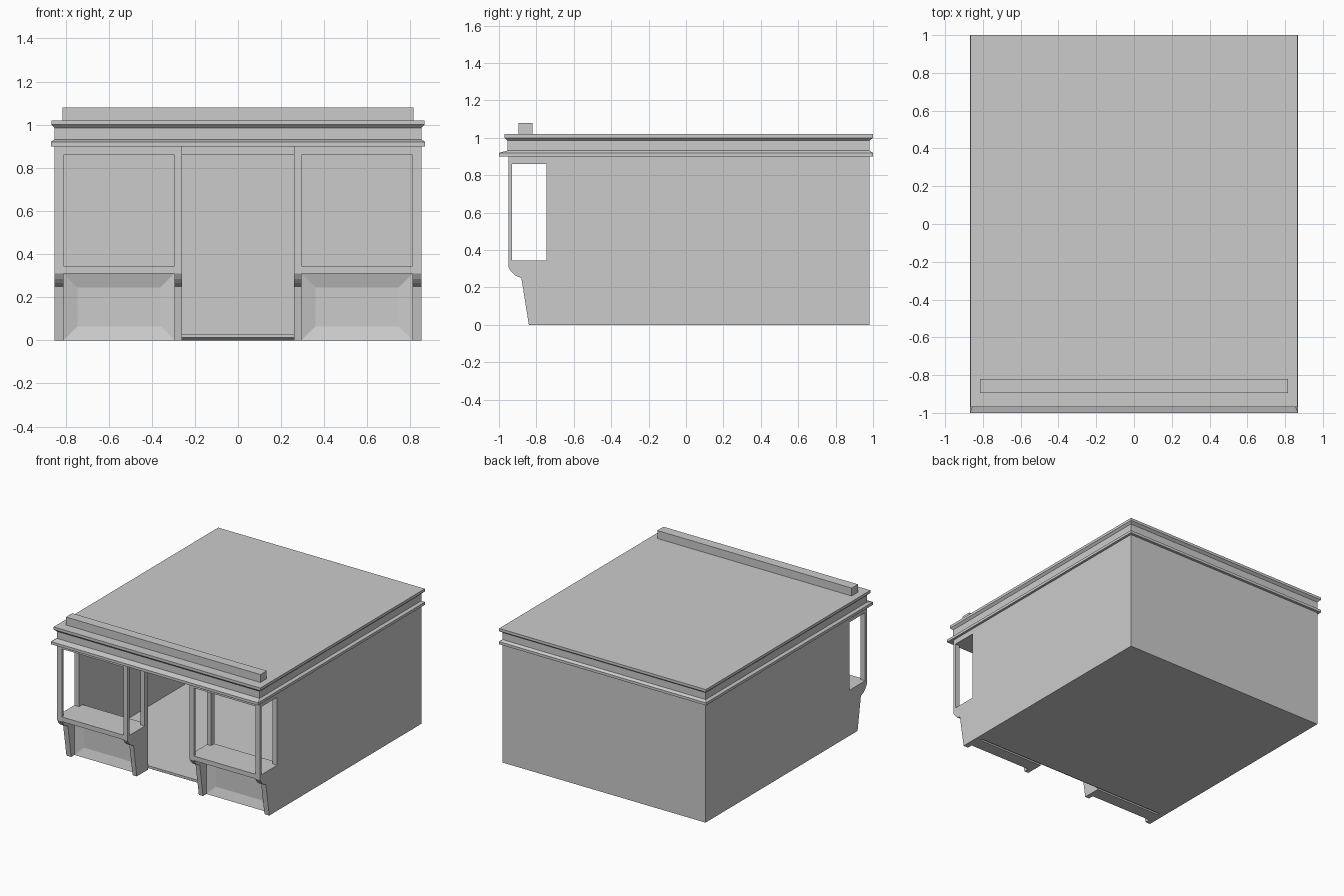
import bpy, bmesh

if "Cube" in bpy.data.objects:
    bpy.data.objects.remove(bpy.data.objects["Cube"])


def finish(name, bm):
    bmesh.ops.recalc_face_normals(bm, faces=bm.faces)
    me = bpy.data.meshes.new(name)
    bm.to_mesh(me)
    bm.free()
    ob = bpy.data.objects.new(name, me)
    bpy.context.collection.objects.link(ob)
    return ob


def prism(name, yz, x0, x1):
    """Extrude a (y, z) profile from x0 to x1."""
    bm = bmesh.new()
    a = [bm.verts.new((x0, y, z)) for y, z in yz]
    b = [bm.verts.new((x1, y, z)) for y, z in yz]
    bm.faces.new(a)
    bm.faces.new(b[::-1])
    n = len(yz)
    for i in range(n):
        j = (i + 1) % n
        bm.faces.new((a[i], b[i], b[j], a[j]))
    return finish(name, bm)


def box(name, x0, x1, y0, y1, z0, z1):
    return prism(name, [(y0, z0), (y1, z0), (y1, z1), (y0, z1)], x0, x1)


def mirrored(ob):
    """Mirror a part to the other side of the shop."""
    mod = ob.modifiers.new("mirror", 'MIRROR')
    mod.use_axis[0] = True
    mod.use_mirror_merge = False
    return ob


# Display window uprights: raked foot, cove, slim post and sill return
post = [(-.84, 0), (-.88, .25), (-.915, .265), (-.935, .285), (-.95, .31),
        (-.95, .86), (-.93, .86), (-.93, .345), (-.745, .345), (-.745, 0)]
mirrored(prism("outer_window_post", post, .81, .85))
mirrored(prism("inner_window_post", post, .26, .295))
mirrored(box("inner_back_post", .26, .295, -.745, -.705, 0, .86))

# Shelf and header of each display window
mirrored(box("display_shelf", .295, .81, -.95, -.705, .31, .345))
mirrored(box("display_header", .26, .85, -.95, -.705, .86, .90))

# Stall riser under the window with a sunk panel
riser = box("stall_riser", .295, .81, -.80, -.705, 0, .31)
bm = bmesh.new()
bm.from_mesh(riser.data)
bm.normal_update()
front = [f for f in bm.faces if f.normal.y < -.9]
bmesh.ops.inset_region(bm, faces=front, thickness=.065, use_even_offset=True)
bmesh.ops.translate(bm, verts=front[0].verts, vec=(0, .02, 0))
bm.to_mesh(riser.data)
bm.free()
mirrored(riser)

# Hollow shop body
mirrored(box("side_wall", .81, .85, -.745, .98, 0, .90))
box("back_wall", -.81, .81, .94, .98, 0, .90)
prism("floor", [(-.685, 0), (.94, 0), (.94, .03), (-.705, .03), (-.705, .012)], -.81, .81)
box("ceiling", -.81, .81, -.705, .94, .86, .90)

# Roof slab with two projecting cornices: (z, half width, front y, back y)
rings = [(.90, .868, -1, 1), (.92, .868, -1, 1), (.932, .85, -.955, .98),
         (.985, .85, -.955, .98), (1.0, .866, -.97, 1), (1.02, .866, -.97, 1)]
bm = bmesh.new()
loops = [[bm.verts.new((x, y, z)) for x, y in ((-w, f), (w, f), (w, b), (-w, b))]
         for z, w, f, b in rings]
for lo, hi in zip(loops, loops[1:]):
    for i in range(4):
        j = (i + 1) % 4
        bm.faces.new((lo[i], lo[j], hi[j], hi[i]))
bm.faces.new(loops[0][::-1])
bm.faces.new(loops[-1])
finish("roof_cornice", bm)

# Long beam on the front of the roof
box("roof_beam", -.815, .815, -.895, -.82, 1.02, 1.08)
